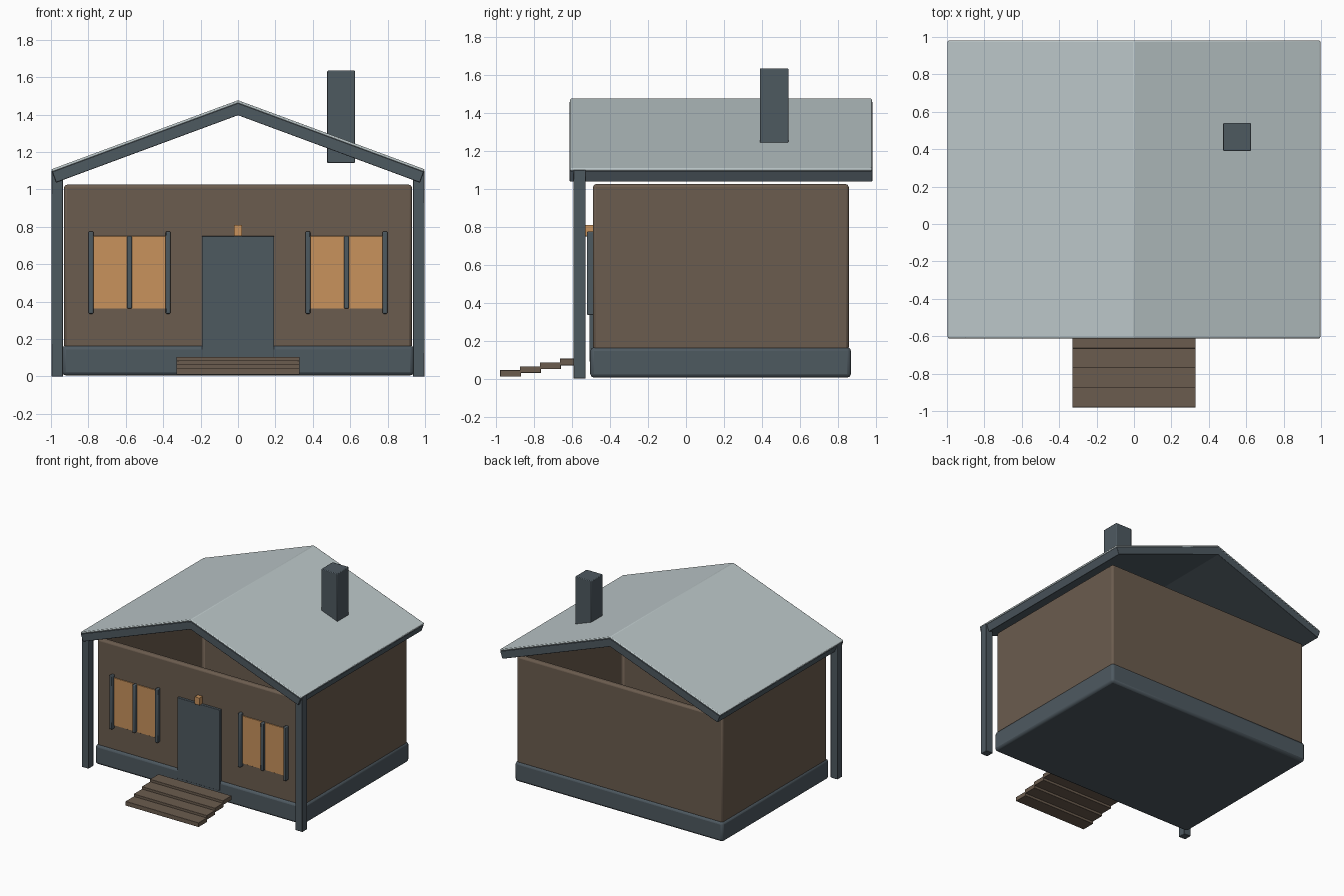
import bpy
import bmesh
from math import radians, hypot

cube = bpy.data.objects.get("Cube")
if cube:
    bpy.data.objects.remove(cube, do_unlink=True)


def material(name, color):
    mat = bpy.data.materials.new(name)
    mat.use_nodes = True
    mat.diffuse_color = (*color, 1)
    mat.node_tree.nodes["Principled BSDF"].inputs["Base Color"].default_value = (*color, 1)
    return mat


BROWN = material("brown wood", (0.147, 0.107, 0.077))
SLATE = material("slate grey", (0.076, 0.1, 0.118))
PALE = material("pale roofing", (0.5, 0.57, 0.58))
AMBER = material("amber glass", (0.58, 0.29, 0.107))


def finish(name, bm, mat, bevel=0.0, segments=2):
    """Turn a bmesh into a coloured object with softened edges."""
    bmesh.ops.recalc_face_normals(bm, faces=bm.faces)
    mesh = bpy.data.meshes.new(name)
    bm.to_mesh(mesh)
    bm.free()
    mesh.materials.append(mat)
    obj = bpy.data.objects.new(name, mesh)
    bpy.context.collection.objects.link(obj)
    if bevel:
        mod = obj.modifiers.new("Soft edges", 'BEVEL')
        mod.width = bevel
        mod.segments = segments
        mod.limit_method = 'ANGLE'
        mod.angle_limit = radians(30)
    bpy.ops.object.select_all(action='DESELECT')
    obj.select_set(True)
    bpy.context.view_layer.objects.active = obj
    bpy.ops.object.shade_smooth_by_angle(angle=radians(35))
    return obj


def add_box(bm, x, y, z):
    """Add a box spanning the given (low, high) ranges."""
    verts = bmesh.ops.create_cube(bm, size=1)["verts"]
    for v in verts:
        v.co = [(lo + hi) / 2 + c * (hi - lo) for c, (lo, hi) in zip(v.co, (x, y, z))]
    return verts


def box(name, x, y, z, mat, bevel=0.003):
    bm = bmesh.new()
    add_box(bm, x, y, z)
    return finish(name, bm, mat, bevel)


# Foundation
box("foundation", (-0.94, 0.94), (-0.505, 0.87), (0.005, 0.165), SLATE, 0.02)

# Walls: hollow shell, open at the top
bm = bmesh.new()
add_box(bm, (-0.93, 0.93), (-0.49, 0.858), (0.15, 1.025))
top = max(bm.faces, key=lambda f: f.calc_center_median().z)
bmesh.ops.inset_region(bm, faces=[top], thickness=0.05, use_even_offset=True)
shaft = bmesh.ops.extrude_discrete_faces(bm, faces=[top])["faces"][0]
for v in shaft.verts:
    v.co.z = 0.16
finish("walls", bm, BROWN, 0.015)

# Roof: a structural chevron with a thin covering on top
SLOPE, EAVE_X, EAVE_Z = 0.37, 0.972, 1.037


def roof_layer(name, low, high, y, mat, bevel):
    """Extrude a gable chevron between two heights above the underside."""
    length = hypot(1, SLOPE)

    def eave(h):
        return EAVE_X + h * SLOPE / length, EAVE_Z + h / length

    def ridge(h):
        return EAVE_Z + EAVE_X * SLOPE + h * length

    (xl, zl), (xh, zh) = eave(low), eave(high)
    profile = [(-xl, zl), (0, ridge(low)), (xl, zl), (xh, zh), (0, ridge(high)), (-xh, zh)]
    bm = bmesh.new()
    face = bm.faces.new([bm.verts.new((px, y[0], pz)) for px, pz in profile])
    extruded = bmesh.ops.extrude_face_region(bm, geom=[face])["geom"]
    moved = [g for g in extruded if isinstance(g, bmesh.types.BMVert)]
    bmesh.ops.translate(bm, verts=moved, vec=(0, y[1] - y[0], 0))
    return finish(name, bm, mat, bevel)


roof_layer("roof_frame", 0, 0.061, (-0.613, 0.982), SLATE, 0.003)
roof_layer("roof_covering", 0.06, 0.075, (-0.611, 0.98), PALE, 0.006)

# Chimney
box("chimney", (0.477, 0.625), (0.39, 0.54), (1.14, 1.635), SLATE, 0.005)

# Door and lamp above it
box("door", (-0.193, 0.193), (-0.51, -0.48), (0.09, 0.75), SLATE)
box("door_lamp", (-0.022, 0.022), (-0.53, -0.48), (0.75, 0.81), AMBER, 0.002)

# Porch posts and windows, repeated on both sides
for side, sign in (("right", -1), ("left", 1)):
    def span(a, b):
        return tuple(sorted((sign * a, sign * b)))

    box(f"{side}_post", span(0.935, 0.998), (-0.594, -0.53), (0, 1.1), SLATE, 0.004)
    box(f"{side}_window_pane", span(0.38, 0.78), (-0.497, -0.48), (0.362, 0.75), AMBER, 0.001)
    bars = bmesh.new()
    for centre, low, high in ((0.374, 0.335, 0.775), (0.58, 0.362, 0.752), (0.786, 0.335, 0.775)):
        add_box(bars, span(centre - 0.013, centre + 0.013), (-0.522, -0.48), (low, high))
    finish(f"{side}_window_bars", bars, SLATE, 0.006)

# Stairs: four overlapping treads
for i in range(4):
    front = -0.98 + 0.105 * i
    box(f"step_{i + 1}", (-0.33, 0.33), (front, front + 0.11),
        (0.01 + 0.02 * i, 0.045 + 0.02 * i), BROWN, 0.002)
